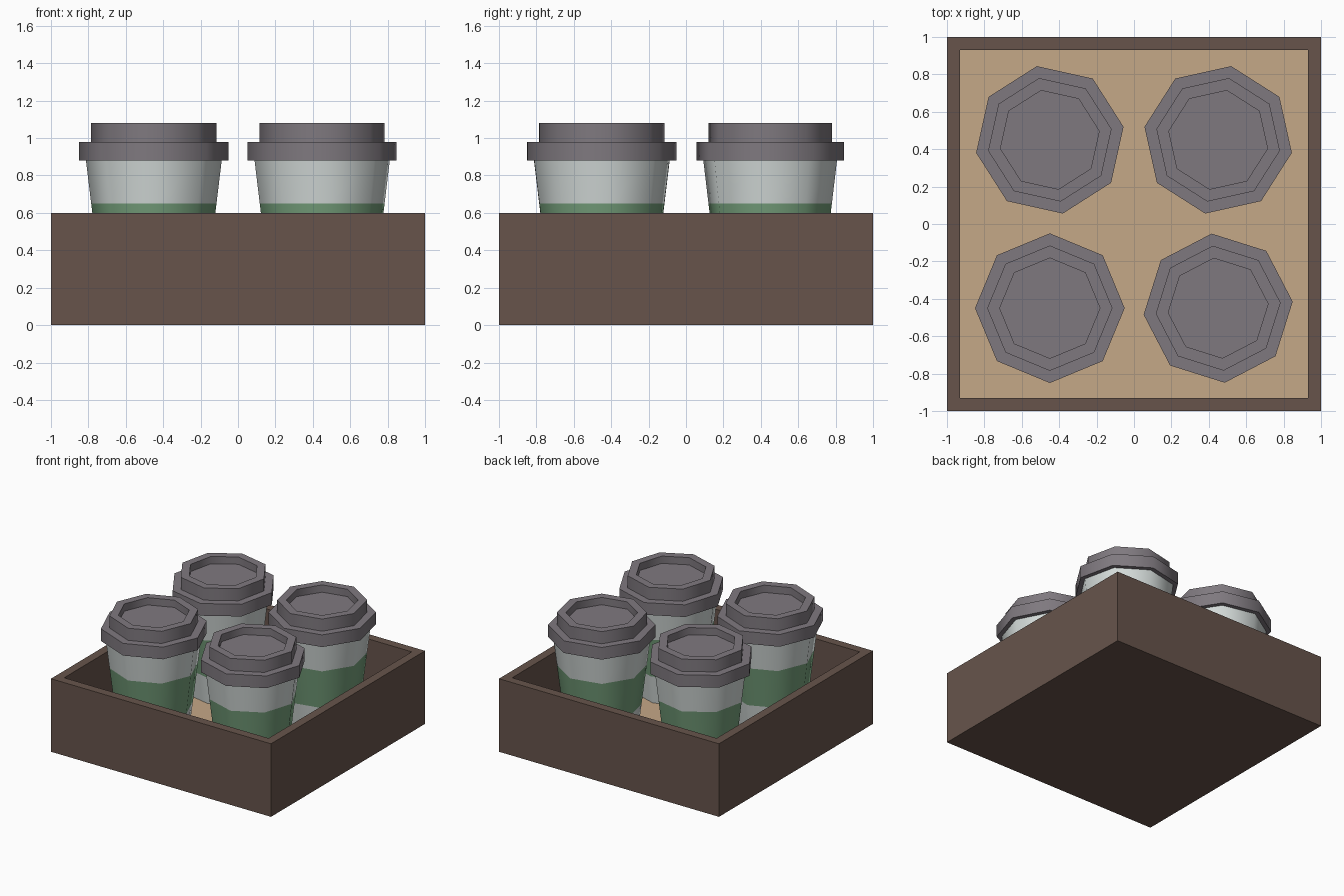
import bpy, bmesh, math

if "Cube" in bpy.data.objects:
    bpy.data.objects.remove(bpy.data.objects["Cube"])


def material(name, rgb):
    m = bpy.data.materials.new(name)
    lin = [((c / 255 + 0.055) / 1.055) ** 2.4 for c in rgb]
    m.diffuse_color = (*lin, 1)
    m.use_nodes = True
    m.node_tree.nodes["Principled BSDF"].inputs["Base Color"].default_value = m.diffuse_color
    return m


BROWN = material("dark brown", (103, 84, 75))
TAN = material("tan", (197, 168, 135))
GREY = material("lid grey", (127, 121, 127))
WHITE = material("cup white", (212, 219, 217))
GREEN = material("band green", (116, 158, 122))


def finish(bm, name, mats):
    me = bpy.data.meshes.new(name)
    bm.to_mesh(me)
    bm.free()
    for m in mats:
        me.materials.append(m)
    ob = bpy.data.objects.new(name, me)
    bpy.context.collection.objects.link(ob)
    return ob


def lathe(name, profile, mats, slots, loc, turn, sides=8):
    """Revolve a (radius, z) profile with pole points at both ends."""
    bm = bmesh.new()
    rings = []
    for r, z in profile:
        ring = []
        for i in range(sides):
            a = turn + 2 * math.pi * i / sides
            ring.append(bm.verts.new((r * math.cos(a), r * math.sin(a), z)))
        rings.append(ring)
    for k in range(len(rings) - 1):
        lo, hi = rings[k], rings[k + 1]
        for i in range(sides):
            j = (i + 1) % sides
            bm.faces.new((lo[i], lo[j], hi[j], hi[i])).material_index = slots[k]
    bm.faces.new(rings[0][::-1]).material_index = slots[0]
    bm.faces.new(rings[-1]).material_index = slots[-1]
    ob = finish(bm, name, mats)
    ob.location = loc
    bpy.context.view_layer.objects.active = ob
    ob.select_set(True)
    bpy.ops.object.shade_smooth_by_angle(angle=math.radians(50))
    ob.select_set(False)
    return ob


# open box: cube with the top inset and pushed down to make the tray
bm = bmesh.new()
bmesh.ops.create_cube(bm, size=1)
for v in bm.verts:
    v.co = (v.co.x * 2, v.co.y * 2, (v.co.z + 0.5) * 0.6)
top = max(bm.faces, key=lambda f: f.calc_center_median().z)
bmesh.ops.inset_region(bm, faces=[top], thickness=0.1)
ext = bmesh.ops.extrude_discrete_faces(bm, faces=[top])
floor = ext["faces"][0]
for v in floor.verts:
    v.co.z = 0.1
bm.normal_update()
for f in bm.faces:
    c = f.calc_center_median()
    inside = max(abs(c.x), abs(c.y)) < 0.92 and c.z > 0.05
    f.material_index = 1 if inside else 0
finish(bm, "tray_box", [BROWN, TAN])

# cups, each turned slightly differently
BODY = [(0.268, 0.101), (0.296, 0.33), (0.335, 0.65), (0.364, 0.89)]
LID = [(0.36, 0.88), (0.4, 0.88), (0.4, 0.98), (0.335, 0.98),
       (0.335, 1.08), (0.268, 1.08), (0.268, 1.02)]
for label, x, y, deg in (("front_left", -0.45, -0.45, 0),
                         ("front_right", 0.45, -0.45, 5),
                         ("back_left", -0.45, 0.45, 10),
                         ("back_right", 0.45, 0.45, -10)):
    loc, turn = (x, y, 0), math.radians(deg)
    lathe("cup_body_" + label, BODY, [WHITE, GREEN], [0, 1, 0], loc, turn)
    lathe("cup_lid_" + label, LID, [GREY], [0] * 6, loc, turn)
